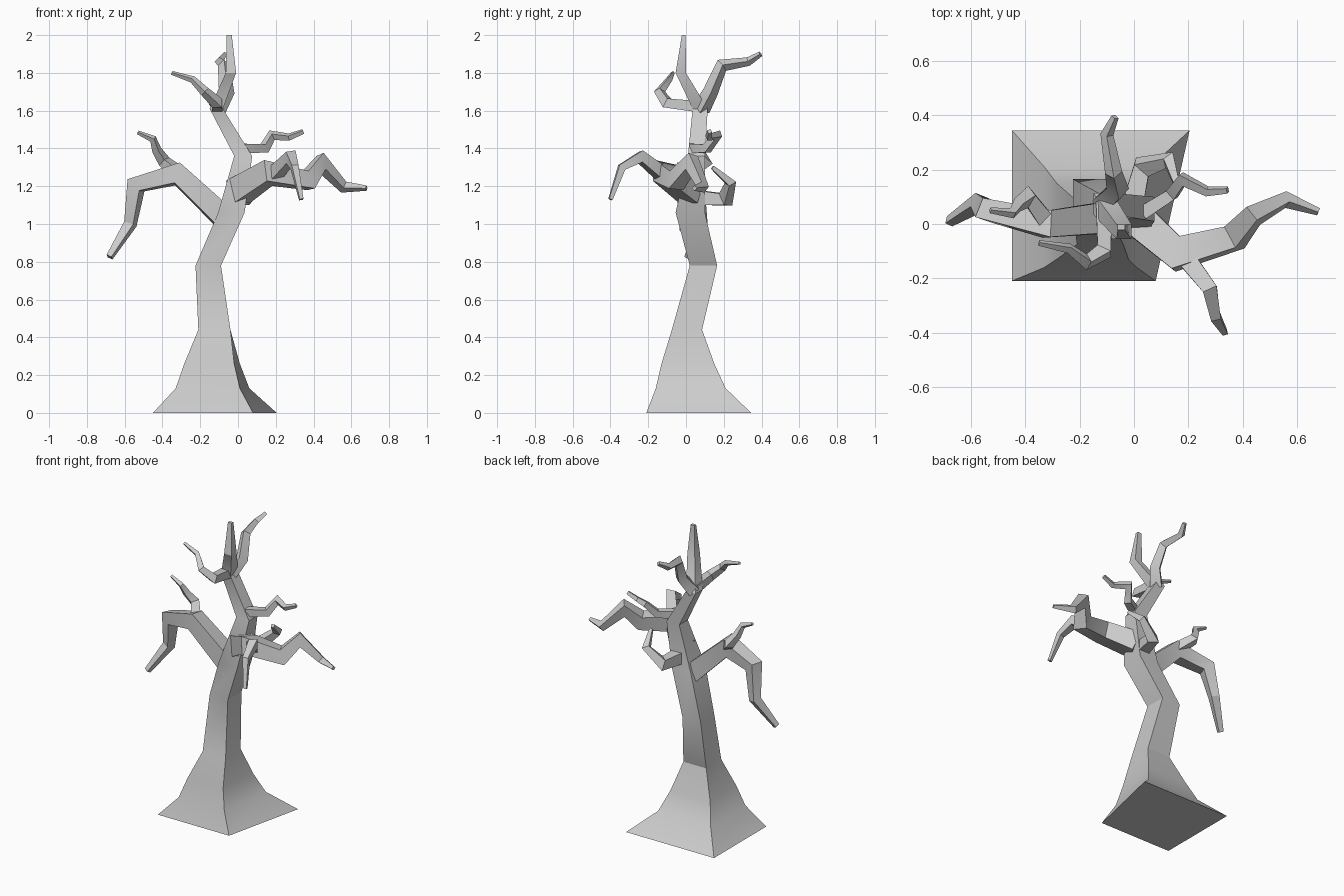
import bpy
from mathutils import Vector

cube = bpy.data.objects.get("Cube")
if cube:
    bpy.data.objects.remove(cube)

bark = bpy.data.materials.new("grey_bark")
bark.use_nodes = True
colour = (0.6, 0.6, 0.6, 1)
bark.diffuse_color = colour
bark.node_tree.nodes["Principled BSDF"].inputs["Base Color"].default_value = colour


def loft(name, rings):
    """Skin a stack of four-cornered rings and cap both ends."""
    verts = [p for ring in rings for p in ring]
    faces = [(3, 2, 1, 0)]
    for r in range(len(rings) - 1):
        a, b = r * 4, r * 4 + 4
        for i in range(4):
            j = (i + 1) % 4
            faces.append((a + i, a + j, b + j, b + i))
    n = len(verts)
    faces.append((n - 4, n - 3, n - 2, n - 1))
    mesh = bpy.data.meshes.new(name)
    mesh.from_pydata(verts, [], faces)
    mesh.materials.append(bark)
    obj = bpy.data.objects.new(name, mesh)
    bpy.context.collection.objects.link(obj)
    bpy.ops.object.select_all(action='DESELECT')
    obj.select_set(True)
    bpy.context.view_layer.objects.active = obj
    bpy.ops.object.shade_smooth_by_angle(angle=0.55)
    return obj


def branch(name, start, end, points):
    """Square, tapering branch with mitred bends along a path."""
    pts = [Vector(p) for p in points]
    dirs = [(b - a).normalized() for a, b in zip(pts, pts[1:])]
    d = dirs[0]
    side = d.cross(Vector((0, 0, 1))).normalized()
    up = side.cross(d)
    rings = []
    last = len(pts) - 1
    for k, p in enumerate(pts):
        half = (start + (end - start) * k / last) / 2
        nxt = dirs[min(k, last - 1)]
        normal = (d + nxt).normalized()
        ring = []
        for s, t in ((-1, -1), (1, -1), (1, 1), (-1, 1)):
            o = (side * s + up * t) * half
            ring.append(p + o - d * (o.dot(normal) / d.dot(normal)))
        rings.append(ring)
        turn = d.rotation_difference(nxt)
        side, up, d = turn @ side, turn @ up, nxt
    return loft(name, rings)


# Trunk: height, left x, right x, front y, back y, flare of the back right corner
trunk = [
    (0, -.45, .08, -.21, .345, .125),
    (.13, -.33, .01, -.16, .21, .05),
    (.26, -.285, -.02, -.13, .15, .03),
    (.44, -.21, -.04, -.075, .085, 0),
    (.78, -.225, -.09, .02, .165, 0),
    (1.06, -.105, .035, -.055, .1, 0),
    (1.36, -.02, .075, .01, .1, 0),
    (1.61, -.15, -.08, .035, .115, 0),
    (1.8, -.065, -.01, -.055, 0, 0),
    (2, -.06, -.033, -.022, -.002, 0),
]
loft("trunk", [[(x0, y0, z), (x1, y0, z), (x1 + f, y1, z), (x0, y1, z)]
               for z, x0, x1, y0, y1, f in trunk])

# Large drooping limb and its twig
branch("right_limb", .12, .03, [
    (-.05, .03, 1.01), (-.32, 0, 1.265), (-.54, .05, 1.205),
    (-.57, .08, 1), (-.68, .01, .825)])
branch("right_limb_twig", .06, .015, [
    (-.33, .02, 1.28), (-.39, .1, 1.33), (-.43, .07, 1.39),
    (-.45, .04, 1.45), (-.53, .05, 1.485)])

# Large zigzag limb and its hanging twig
branch("left_limb", .13, .02, [
    (0, .03, 1.17), (.16, -.11, 1.27), (.37, -.05, 1.23),
    (.44, .03, 1.325), (.56, .09, 1.195), (.68, .045, 1.19)])
branch("left_limb_twig", .07, .02, [
    (.18, -.11, 1.25), (.28, -.24, 1.355), (.3, -.34, 1.3), (.335, -.4, 1.13)])

# Smaller branches
branch("back_curl_branch", .08, .02, [
    (-.01, .05, 1.14), (.03, .21, 1.13), (.13, .235, 1.22), (.16, .14, 1.3)])
branch("left_small_branch", .05, .02, [
    (.03, .04, 1.4), (.14, .11, 1.4), (.18, .165, 1.47),
    (.27, .12, 1.46), (.345, .125, 1.49)])
branch("upper_back_branch", .07, .02, [
    (-.11, .08, 1.61), (-.06, .13, 1.7), (-.075, .19, 1.84),
    (-.1, .33, 1.86), (-.07, .395, 1.9)])
branch("upper_front_branch", .06, .015, [
    (-.11, .08, 1.62), (-.11, -.1, 1.64), (-.175, -.14, 1.7),
    (-.24, -.09, 1.765), (-.35, -.07, 1.8)])
